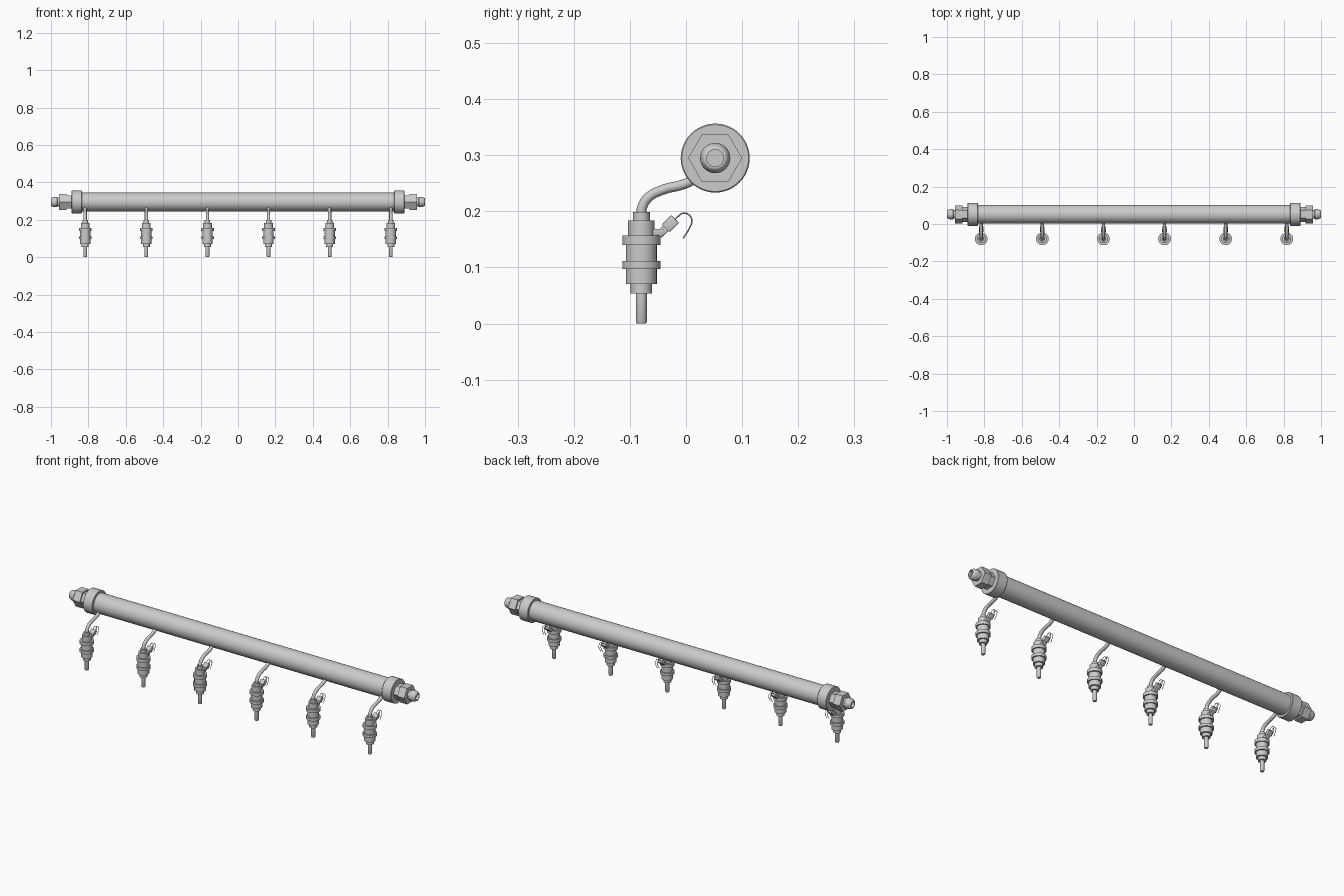
import bpy, bmesh, math
from mathutils import Vector, Matrix

if "Cube" in bpy.data.objects:
    bpy.data.objects.remove(bpy.data.objects["Cube"])

RAIL_Y, RAIL_Z = 0.052, 0.295
INJ_Y = -0.0795


def add(name, bm, angle=35):
    bmesh.ops.recalc_face_normals(bm, faces=bm.faces[:])
    me = bpy.data.meshes.new(name)
    bm.to_mesh(me)
    bm.free()
    ob = bpy.data.objects.new(name, me)
    bpy.context.collection.objects.link(ob)
    smooth(ob, angle)
    return ob


def smooth(ob, angle=35):
    bpy.ops.object.select_all(action='DESELECT')
    ob.select_set(True)
    bpy.context.view_layer.objects.active = ob
    bpy.ops.object.shade_smooth_by_angle(angle=math.radians(angle))


def lathe(name, profile, matrix, sides=32):
    """Closed solid of revolution from (radius, height) pairs about local z."""
    bm = bmesh.new()
    rings = [[bm.verts.new((r * math.cos(2 * math.pi * i / sides),
                            r * math.sin(2 * math.pi * i / sides), h))
              for i in range(sides)] for r, h in profile]
    for a, b in zip(rings, rings[1:]):
        for i in range(sides):
            j = (i + 1) % sides
            bm.faces.new((a[i], a[j], b[j], b[i]))
    bm.faces.new(rings[0][::-1])
    bm.faces.new(rings[-1])
    bm.transform(matrix)
    return add(name, bm)


def box(name, size, matrix, bevel=0.0015):
    bm = bmesh.new()
    bmesh.ops.create_cube(bm, size=1, matrix=Matrix.Diagonal((*size, 1)))
    bmesh.ops.bevel(bm, geom=bm.edges[:], offset=bevel, segments=2, affect='EDGES', profile=0.5)
    bm.transform(matrix)
    return add(name, bm)


def tube(name, pts, radius, x=0.0, res=4):
    cu = bpy.data.curves.new(name, 'CURVE')
    cu.dimensions = '3D'
    cu.bevel_depth, cu.bevel_resolution, cu.resolution_u = radius, res, 5
    cu.use_fill_caps = True
    sp = cu.splines.new('BEZIER')
    sp.bezier_points.add(len(pts) - 1)
    for p, (y, z) in zip(sp.bezier_points, pts):
        p.co = (x, y, z)
        p.handle_left_type = p.handle_right_type = 'AUTO'
    ob = bpy.data.objects.new(name, cu)
    bpy.context.collection.objects.link(ob)
    bpy.ops.object.select_all(action='DESELECT')
    ob.select_set(True)
    bpy.context.view_layer.objects.active = ob
    bpy.ops.object.convert(target='MESH')
    ob = bpy.context.view_layer.objects.active
    smooth(ob, 50)
    return ob


# main rail and its two end fittings
axis_x = Matrix.Translation((0, RAIL_Y, RAIL_Z)) @ Matrix.Rotation(math.pi / 2, 4, 'Y')
lathe("rail_tube", [(0.05, -0.86), (0.05, 0.86)], axis_x, 48)
for side, s in (("left", -1), ("right", 1)):
    m = axis_x @ Matrix.Diagonal((1, 1, s, 1))
    lathe(f"end_collar_{side}", [(0.0595, 0.835), (0.0615, 0.837), (0.0615, 0.887),
                                 (0.0595, 0.889)], m, 48)
    lathe(f"end_neck_{side}", [(0.035, 0.88), (0.035, 0.925)], m)
    # hexagon with corners pointing along y
    lathe(f"hex_nut_{side}", [(0.048, 0.917), (0.048, 0.957)],
          m @ Matrix.Rotation(math.pi / 2, 4, 'Z'), 6)
    lathe(f"hex_shoulder_{side}", [(0.04, 0.885), (0.04, 0.92)],
          m @ Matrix.Rotation(math.pi / 2, 4, 'Z'), 6)
    lathe(f"end_nipple_{side}", [(0.023, 0.95), (0.023, 0.965), (0.027, 0.968), (0.027, 0.981),
                                 (0.025, 0.991), (0.021, 0.998), (0.018, 1.0), (0.015, 1.0),
                                 (0.015, 0.985)], m)

# master injector, built at x = 0
parts = [
    lathe("injector_body",
          [(0.008, 0), (0.010, 0.004), (0.010, 0.054), (0.019, 0.054), (0.019, 0.071),
           (0.0275, 0.071), (0.0275, 0.097), (0.034, 0.097), (0.034, 0.112),
           (0.0275, 0.112), (0.0275, 0.140), (0.034, 0.140), (0.034, 0.157),
           (0.0235, 0.157), (0.0235, 0.184), (0.015, 0.184), (0.015, 0.199)],
          Matrix.Translation((0, INJ_Y, 0))),
    # feed pipe curving up into the rail
    tube("feed_pipe", [(INJ_Y, 0.19), (-0.0785, 0.206), (-0.067, 0.225), (-0.040, 0.239),
                       (-0.005, 0.248), (0.012, 0.256), (0.035, 0.275)], 0.0088),
    # electrical connector: base, angled socket and plug
    box("connector_base", (0.022, 0.042, 0.012), Matrix.Translation((0, -0.061, 0.163))),
]
tilt = Matrix.Translation((0, -0.028, 0.178)) @ Matrix.Rotation(math.radians(45), 4, 'X')
parts.append(box("connector_plug", (0.026, 0.024, 0.019), tilt))
parts.append(box("connector_stem", (0.019, 0.022, 0.013), tilt @ Matrix.Translation((0, -0.018, 0))))
# pair of thin wires hooking over from the plug
hook = [(-0.024, 0.182), (-0.013, 0.192), (-0.004, 0.197), (0.006, 0.193),
        (0.0105, 0.183), (0.006, 0.170), (-0.005, 0.152)]
for side, x in (("left", -0.006), ("right", 0.006)):
    parts.append(tube(f"connector_wire_{side}", hook, 0.0013, x, 2))

# six evenly spaced injectors sharing the same meshes
for i in range(6):
    x = -0.817 + i * 0.3268
    for p in parts:
        ob = p if i == 0 else p.copy()
        if i:
            bpy.context.collection.objects.link(ob)
        ob.name = f"{p.data.name}_{i + 1}"
        ob.location.x = x
